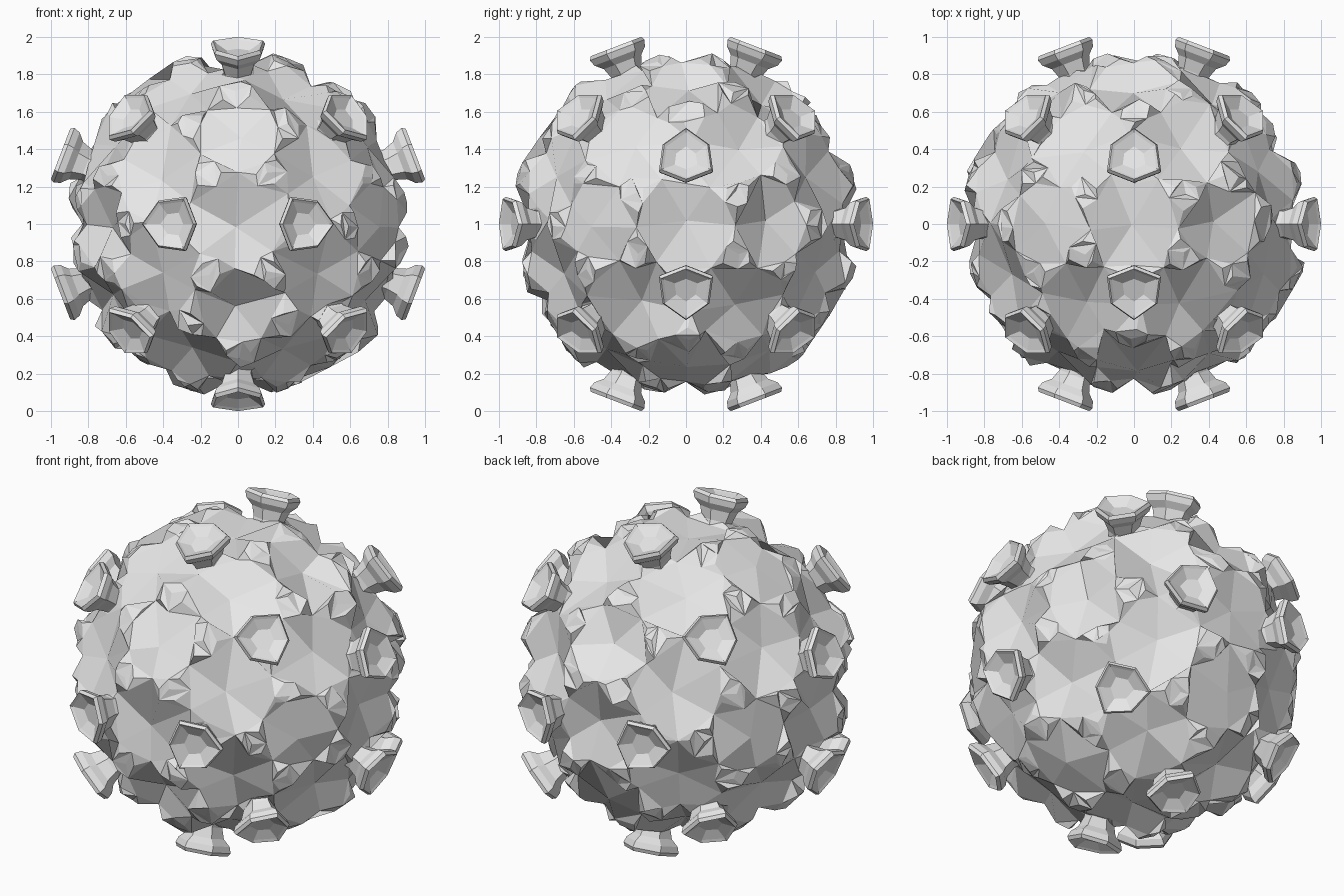
import bpy
import bmesh
import math
import random
from mathutils import Matrix, Vector, noise

random.seed(7)
PHI = (1 + math.sqrt(5)) / 2
CENTRE = Vector((0, 0, 1))

cube = bpy.data.objects.get("Cube")
if cube:
    bpy.data.objects.remove(cube)

grey = bpy.data.materials.new("pale_grey")
grey.use_nodes = True
grey.diffuse_color = (0.8, 0.8, 0.8, 1)
grey.node_tree.nodes["Principled BSDF"].inputs["Base Color"].default_value = (0.8, 0.8, 0.8, 1)


def make_mesh(bm, name):
    bmesh.ops.recalc_face_normals(bm, faces=bm.faces[:])
    mesh = bpy.data.meshes.new(name)
    bm.to_mesh(mesh)
    bm.free()
    mesh.materials.append(grey)
    return mesh


def add_object(mesh, name, matrix):
    obj = bpy.data.objects.new(name, mesh)
    obj.matrix_world = matrix
    bpy.context.collection.objects.link(obj)


def split(bm, first):
    """Halve the edges whose ends both have an index of at least first."""
    bm.verts.index_update()
    edges = [e for e in bm.edges if min(v.index for v in e.verts) >= first]
    bmesh.ops.subdivide_edges(bm, edges=edges, cuts=1, use_grid_fill=True)
    return len(bm.verts)


# Twenty-sided core that sets the layout of the whole shell
shell = bmesh.new()
for a in (-PHI, PHI):
    for b in (-1, 1):
        for p in ((0, a, b), (b, 0, a), (a, b, 0)):
            shell.verts.new(p)
bmesh.ops.convex_hull(shell, input=shell.verts[:])
frames = []
for f in shell.faces:
    axis = f.calc_center_median().normalized()
    corner = f.verts[0].co
    frames.append((axis, (corner - axis * corner.dot(axis)).normalized()))
# Six of the core's corners become smooth domes in place of pits
domes = [v.co.normalized() for v in shell.verts if abs(sum(v.co)) < 1]

# Rock-like shell: star pits joined by folded, lumpy plateaus
pit_end = split(shell, 0)
for v in shell.verts:
    v.co.normalize()
mid_end = split(shell, 0)
ridge_end = split(shell, pit_end)
shell.verts.index_update()
plateaus = [f for f in shell.faces if min(v.index for v in f.verts) >= pit_end]
bmesh.ops.poke(shell, faces=plateaus)


def shape(verts, radius, rough, shift):
    for v in verts:
        d = v.co.normalized()
        r = radius + random.uniform(-rough, rough) + 0.03 * noise.noise(d * 3)
        if max(d.dot(axis) for axis, _ in frames) > 0.99:
            r -= 0.05
        if max(d.dot(dome) for dome in domes) > 0.99:
            r = 0.91
        jitter = Vector([random.uniform(-shift, shift) for _ in range(3)])
        v.co = (d + jitter).normalized() * r


points = shell.verts[:]
shape(points[:pit_end], 0.825, 0.015, 0.03)
shape(points[pit_end:mid_end], 0.875, 0.025, 0.045)
shape(points[mid_end:ridge_end], 0.92, 0.02, 0.03)
shape(points[ridge_end:], 0.925, 0.015, 0.02)
add_object(make_mesh(shell, "rocky_shell"), "rocky_shell", Matrix.Translation(CENTRE))

# Flared six-sided cup: (height, radius) from foot to rim to dish
profile = [(0.76, 0.10), (0.87, 0.093), (0.93, 0.115), (0.965, 0.155),
           (1.0, 0.168), (1.02, 0.155), (1.01, 0.138), (0.98, 0.07)]
cup = bmesh.new()
rings = []
for h, r in profile:
    ring = []
    for i in range(6):
        s = r * (0.86 if i % 2 else 1)
        ring.append(cup.verts.new((s * math.cos(i * math.pi / 3), s * math.sin(i * math.pi / 3), h)))
    rings.append(ring)
for low, high in zip(rings, rings[1:]):
    for i in range(6):
        j = (i + 1) % 6
        cup.faces.new((low[i], low[j], high[j], high[i]))
cup.faces.new(rings[0][::-1])
cup.faces.new(rings[-1])
cup_mesh = make_mesh(cup, "flared_cup")

# One cup over every face of the core, corners aimed at the core's corners
for n, (axis, tip) in enumerate(frames, 1):
    turn = Matrix((tip, axis.cross(tip), axis)).transposed().to_4x4()
    add_object(cup_mesh, f"flared_cup_{n:02d}", Matrix.Translation(CENTRE) @ turn)
